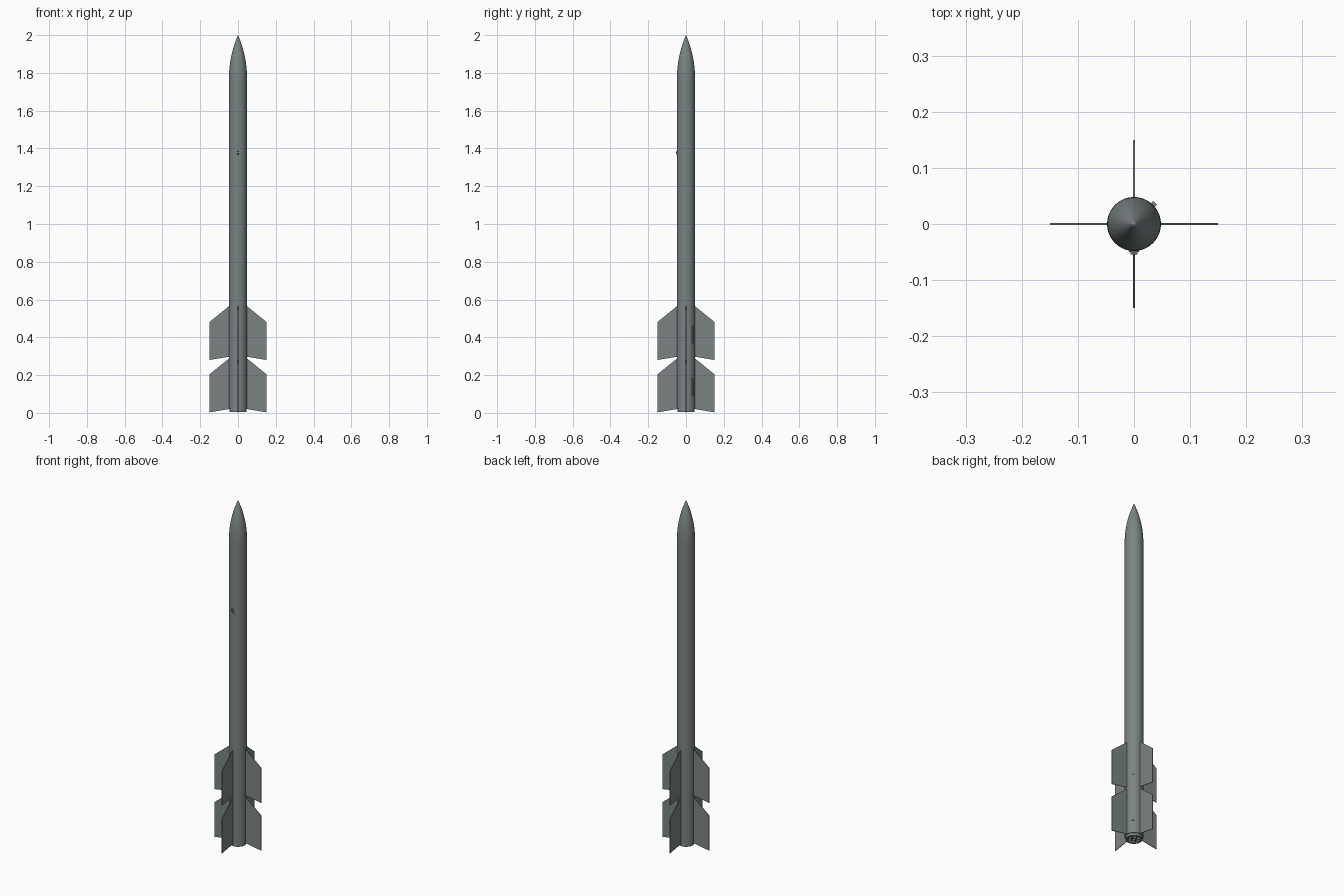
import bpy, bmesh, math
from mathutils import Matrix, Vector

cube = bpy.data.objects.get("Cube")
if cube:
    bpy.data.objects.remove(cube, do_unlink=True)

R = 0.048          # body radius
SHOULDER = 1.77    # where the nose begins
BASE = 0.02        # lower end of the body


def make_material(name, colour):
    mat = bpy.data.materials.new(name)
    mat.use_nodes = True
    mat.diffuse_color = colour
    mat.node_tree.nodes["Principled BSDF"].inputs["Base Color"].default_value = colour
    return mat


grey = make_material("blue grey", (0.2, 0.23, 0.23, 1))


def finish(name, bm, smooth=False):
    bmesh.ops.recalc_face_normals(bm, faces=bm.faces)
    mesh = bpy.data.meshes.new(name)
    bm.to_mesh(mesh)
    bm.free()
    mesh.materials.append(grey)
    obj = bpy.data.objects.new(name, mesh)
    bpy.context.collection.objects.link(obj)
    if smooth:
        bpy.ops.object.select_all(action="DESELECT")
        obj.select_set(True)
        bpy.context.view_layer.objects.active = obj
        bpy.ops.object.shade_smooth_by_angle(angle=math.radians(35))
    return obj


def lathe(name, profile, centre=(0, 0, 0), sides=64, closed=False):
    """Spin (radius, height) points round a vertical axis."""
    bm = bmesh.new()
    verts = [bm.verts.new((r, 0, z)) for r, z in profile]
    pairs = list(zip(verts, verts[1:]))
    if closed:
        pairs.append((verts[-1], verts[0]))
    edges = [bm.edges.new(p) for p in pairs]
    bmesh.ops.spin(bm, geom=verts + edges, cent=(0, 0, 0), axis=(0, 0, 1),
                   angle=math.tau, steps=sides, use_merge=True)
    bmesh.ops.remove_doubles(bm, verts=bm.verts, dist=1e-5)
    bmesh.ops.translate(bm, verts=bm.verts, vec=centre)
    return finish(name, bm, True)


def plate(name, outline, thickness, angle):
    """Extrude a (radius, height) outline and turn it round the body."""
    bm = bmesh.new()
    face = bm.faces.new([bm.verts.new((r, -thickness / 2, z)) for r, z in outline])
    ext = bmesh.ops.extrude_face_region(bm, geom=[face])["geom"]
    moved = [g for g in ext if isinstance(g, bmesh.types.BMVert)]
    bmesh.ops.translate(bm, verts=moved, vec=(0, thickness, 0))
    bmesh.ops.rotate(bm, verts=bm.verts, matrix=Matrix.Rotation(angle, 3, "Z"))
    return finish(name, bm)


# Body tube with a floor slightly inside its lower end
lathe("body_tube", [(0, BASE + 0.004), (R - 0.006, BASE + 0.004),
                    (R - 0.006, BASE), (R, BASE), (R, SHOULDER)])

# Curved nose cone
length = 2 - SHOULDER
rho = (R * R + length * length) / (2 * R)
steps = 20
nose = []
for i in range(steps + 1):
    h = length * i / steps
    nose.append((max(0, math.sqrt(rho * rho - h * h) + R - rho), SHOULDER + h))
lathe("nose_cone", nose)

# Tail ring and engine cluster
lathe("tail_ring", [(0.036, 0.005), (0.044, 0.005), (0.044, BASE + 0.002),
                    (0.036, BASE + 0.002)], closed=True)
nozzle = [(0, 0.02), (0.006, 0.018), (0.009, 0.007), (0.011, 0.007), (0.011, 0.024)]
lathe("centre_nozzle", nozzle, sides=24)
for i in range(6):
    a = math.tau * i / 6
    lathe("outer_nozzle", nozzle, (0.0235 * math.cos(a), 0.0235 * math.sin(a), 0), 24)

# Two tiers of four swept fins
fin = [(R - 0.003, 0.0195), (R, 0.02), (0.15, 0.003), (0.15, 0.205),
       (R, 0.288), (R - 0.003, 0.288)]
for tier, lift in (("lower", 0), ("upper", 0.277)):
    for i in range(4):
        plate(tier + "_fin", [(r, z + lift) for r, z in fin], 0.003, i * math.pi / 2)

# Launch lugs beside the back-left of the body
for z in (0.09, 0.365):
    a = math.radians(45)
    lug = [(R - 0.003, z), (R + 0.005, z), (R + 0.005, z + 0.095), (R - 0.003, z + 0.095)]
    plate("launch_lug", lug, 0.009, a)

# Small hood and ledge on the front
front = -math.pi / 2
plate("front_hood", [(R - 0.004, 1.365), (R + 0.006, 1.372), (R + 0.006, 1.384),
                     (R - 0.004, 1.388)], 0.012, front)
plate("front_ledge", [(R - 0.004, 1.357), (R + 0.002, 1.357), (R + 0.002, 1.363),
                      (R - 0.004, 1.363)], 0.018, front)
